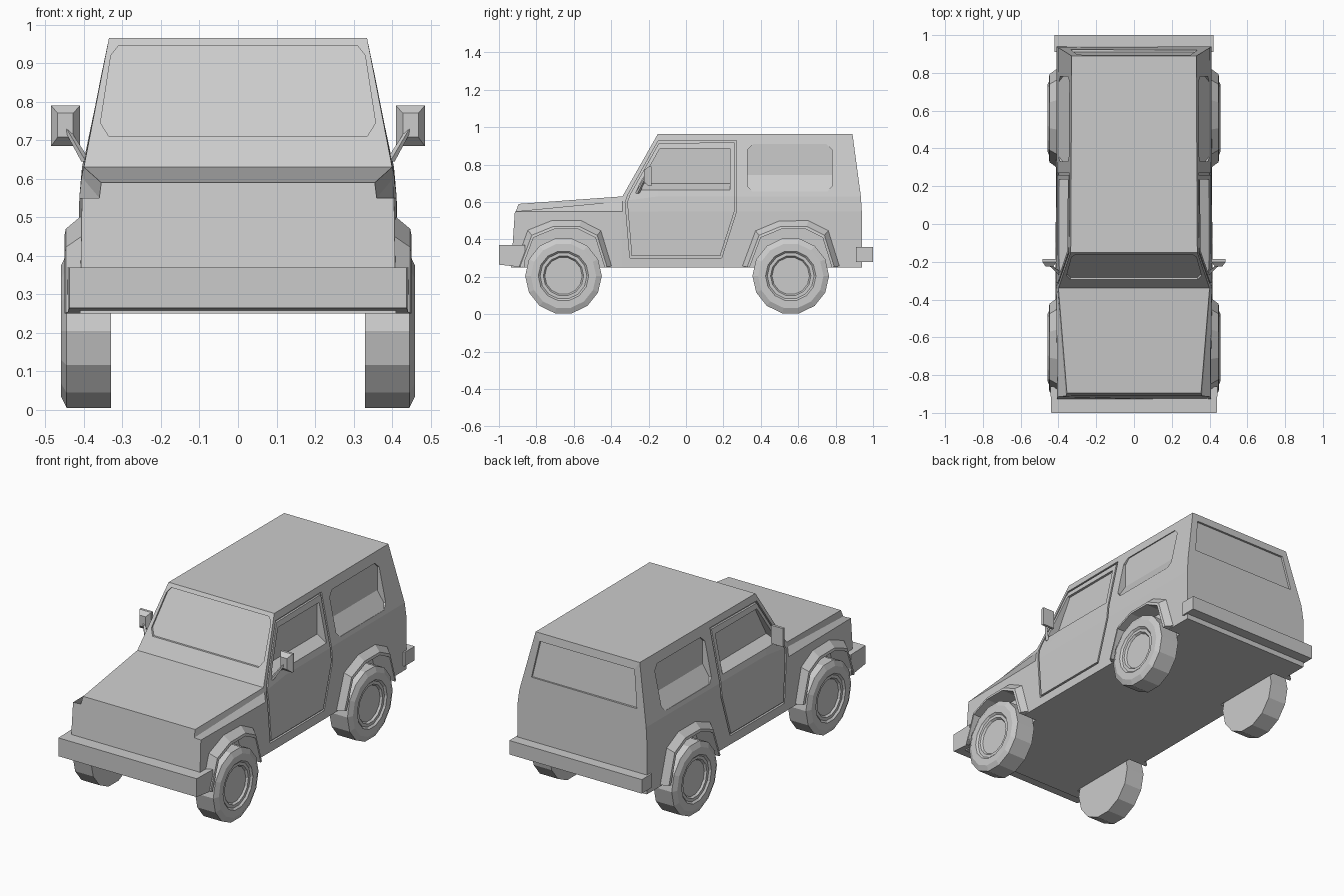
import bpy, bmesh, math
from mathutils import Vector

cube = bpy.data.objects.get("Cube")
if cube:
    bpy.data.objects.remove(cube, do_unlink=True)

grey = bpy.data.materials.new("plain_grey")
grey.use_nodes = True
grey.diffuse_color = (0.6, 0.6, 0.6, 1)
grey.node_tree.nodes["Principled BSDF"].inputs["Base Color"].default_value = (0.6, 0.6, 0.6, 1)


def finish(name, bm):
    bmesh.ops.recalc_face_normals(bm, faces=bm.faces)
    mesh = bpy.data.meshes.new(name)
    bm.to_mesh(mesh)
    bm.free()
    mesh.materials.append(grey)
    obj = bpy.data.objects.new(name, mesh)
    bpy.context.collection.objects.link(obj)
    return obj


def loft(bm, rings, looped=False):
    """Skin equal rings of points; cap the ends unless the rings form a loop."""
    rows = [[bm.verts.new(p) for p in ring] for ring in rings]
    n = len(rows[0])
    pairs = list(zip(rows, rows[1:])) + ([(rows[-1], rows[0])] if looped else [])
    for a, b in pairs:
        for i in range(n):
            j = (i + 1) % n
            bm.faces.new((a[i], a[j], b[j], b[i]))
    if not looped:
        bm.faces.new(rows[0])
        bm.faces.new(rows[-1])


def flip(rings, side):
    return [[(x * side, y, z) for x, y, z in ring] for ring in rings]


def side_x(z):
    """Half width of the body at a given height."""
    table = [(0.25, 0.415), (0.55, 0.412), (0.63, 0.405), (0.965, 0.335)]
    for (z0, x0), (z1, x1) in zip(table, table[1:]):
        if z <= z1:
            return x0 + (x1 - x0) * (z - z0) / (z1 - z0)
    return table[-1][1]


# Body shell: front, windscreen base, windscreen top, tail
halves = [
    [(0.41, -0.935, 0.25), (0.405, -0.915, 0.55), (0.36, -0.91, 0.55), (0.355, -0.895, 0.59)],
    [(0.415, -0.34, 0.25), (0.412, -0.34, 0.55), (0.406, -0.34, 0.605), (0.40, -0.34, 0.63)],
    [(0.415, -0.15, 0.25), (0.412, -0.15, 0.55), (0.405, -0.15, 0.63), (0.335, -0.15, 0.965)],
    [(0.41, 0.94, 0.25), (0.41, 0.94, 0.55), (0.402, 0.935, 0.63), (0.33, 0.89, 0.965)],
]
bm = bmesh.new()
loft(bm, [h + [(-x, y, z) for x, y, z in reversed(h)] for h in halves])
body = finish("body", bm)

# Cutters for wheel wells, door seams and windows
AXLES = {"front": -0.655, "rear": 0.56}
HUB = 0.205
ARCH = [(-0.22, 0.25), (-0.16, 0.41), (-0.05, 0.455), (0.08, 0.455), (0.17, 0.41), (0.22, 0.25)]
cut = bmesh.new()


def side_window(upper, lower, side):
    """Upright pane above, sloping sill below."""
    pane = 0.337
    top, low = upper[0][1], lower[1][1]

    def inner(z):
        t = min(1, max(0, (top - z) / (top - low)))
        return pane + (side_x(low) - 0.004 - pane) * t

    pts = upper + lower
    n, u = len(pts), len(upper)
    a = [cut.verts.new((side * inner(z), y, z)) for y, z in pts]
    b = [cut.verts.new((side * 0.5, y, z)) for y, z in pts]
    for i in range(n):
        j = (i + 1) % n
        cut.faces.new((a[i], a[j], b[j], b[i]))
    cut.faces.new(a[:u])
    cut.faces.new([a[u - 1]] + a[u:] + [a[0]])
    cut.faces.new(b)


DOOR = [(-0.325, 0.60), (-0.31, 0.64), (-0.15, 0.925), (0.27, 0.93),
        (0.27, 0.63), (0.27, 0.55), (0.19, 0.30), (-0.30, 0.30)]
for side in (1, -1):
    for yc in AXLES.values():
        well = [(yc - 0.22, 0.15)] + [(yc + y, z) for y, z in ARCH] + [(yc + 0.22, 0.15)]
        loft(cut, flip([[(x, y, z) for y, z in well] for x in (0.33, 0.6)], side))

    seam = []
    for k, off in ((1, -0.012), (1, 0.05), (0.965, 0.05), (0.965, -0.012)):
        ring = [(-0.02 + (y + 0.02) * k, 0.62 + (z - 0.62) * k) for y, z in DOOR]
        seam.append([(side_x(z) + off, y, z) for y, z in ring])
    loft(cut, flip(seam, side), looped=True)

    side_window([(-0.245, 0.70), (-0.14, 0.885), (0.235, 0.885), (0.235, 0.70)],
                [(0.235, 0.665), (-0.262, 0.665)], side)
    side_window([(0.33, 0.745), (0.33, 0.88), (0.36, 0.91), (0.75, 0.91), (0.78, 0.88), (0.78, 0.745)],
                [(0.78, 0.685), (0.755, 0.655), (0.355, 0.655), (0.33, 0.685)], side)


def end_window(half, y_low, y_high, out):
    """Shallow recess in the sloping windscreen or tail."""
    pts = half + [(-x, z) for x, z in reversed(half)]
    rings = []
    for depth in (-0.012, 0.04):
        rings.append([(x, y_low + (y_high - y_low) * (z - 0.63) / 0.335 + out * depth, z) for x, z in pts])
    loft(cut, rings)


end_window([(0.31, 0.945), (0.33, 0.92), (0.357, 0.745), (0.335, 0.71)], -0.34, -0.15, -1)
end_window([(0.30, 0.92), (0.335, 0.715)], 0.935, 0.89, 1)

cutter = finish("body_cutter", cut)
cutter.hide_render = True
mod = body.modifiers.new("openings", "BOOLEAN")
mod.operation = "DIFFERENCE"
mod.solver = "EXACT"
mod.object = cutter
bpy.context.view_layer.update()
baked = bpy.data.meshes.new_from_object(body.evaluated_get(bpy.context.evaluated_depsgraph_get()))
body.modifiers.clear()
body.data = baked
bpy.data.objects.remove(cutter, do_unlink=True)

# Bumpers
bm = bmesh.new()
loft(bm, [[(x, -1.0, 0.265), (x, -1.0, 0.37), (x * 1.01, -0.86, 0.37), (x * 1.01, -0.86, 0.25)]
          for x in (-0.438, 0.438)])
finish("front_bumper", bm)
bm = bmesh.new()
loft(bm, [[(x, 1.0, 0.28), (x, 1.0, 0.36), (x, 0.91, 0.36), (x, 0.91, 0.28)] for x in (-0.42, 0.42)])
finish("rear_bumper", bm)

SIDES = 14
for label, side in (("left", 1), ("right", -1)):
    for end, yc in AXLES.items():
        # Wheel with chamfered tyre and sunken hub
        bm = bmesh.new()
        rings = []
        for x, r in ((0.33, 0.205), (0.445, 0.205), (0.459, 0.175), (0.459, 0.135), (0.449, 0.125),
                     (0.449, 0.108), (0.438, 0.10)):
            angles = [(i + 0.5) * math.tau / SIDES for i in range(SIDES)]
            rings.append([(x, yc + r * math.sin(a), HUB - r * math.cos(a)) for a in angles])
        loft(bm, flip(rings, side))
        finish(f"{end}_{label}_wheel", bm)

        # Flare around the wheel opening
        bm = bmesh.new()
        stations = []
        for y, z in ARCH:
            stations.append([(x, yc + y * k, HUB + (z - HUB) * k)
                             for x, k in ((0.39, 1), (0.45, 1), (0.447, 1.06), (0.405, 1.2))])
        loft(bm, flip(stations, side))
        finish(f"{end}_{label}_wheel_flare", bm)

    # Door mirror: rectangular back tapering to the front
    bm = bmesh.new()
    shell = []
    for y, x0, x1, z0, z1 in ((-0.185, 0.41, 0.485, 0.685, 0.79), (-0.20, 0.41, 0.485, 0.685, 0.79),
                              (-0.225, 0.428, 0.468, 0.708, 0.77)):
        shell.append([(x0, y, z0), (x1, y, z0), (x1, y, z1), (x0, y, z1)])
    loft(bm, flip(shell, side))
    finish(f"{label}_mirror", bm)

    # Mirror arm
    bm = bmesh.new()
    arm = []
    for p, w in ((Vector((0.395, -0.26, 0.645)), 0.012), (Vector((0.448, -0.215, 0.735)), 0.007)):
        arm.append([tuple(p + Vector(d) * w) for d in ((-1, 0, 0), (0, -1, 0), (1, 0, 0), (0, 1, 0))])
    loft(bm, flip(arm, side))
    finish(f"{label}_mirror_arm", bm)
